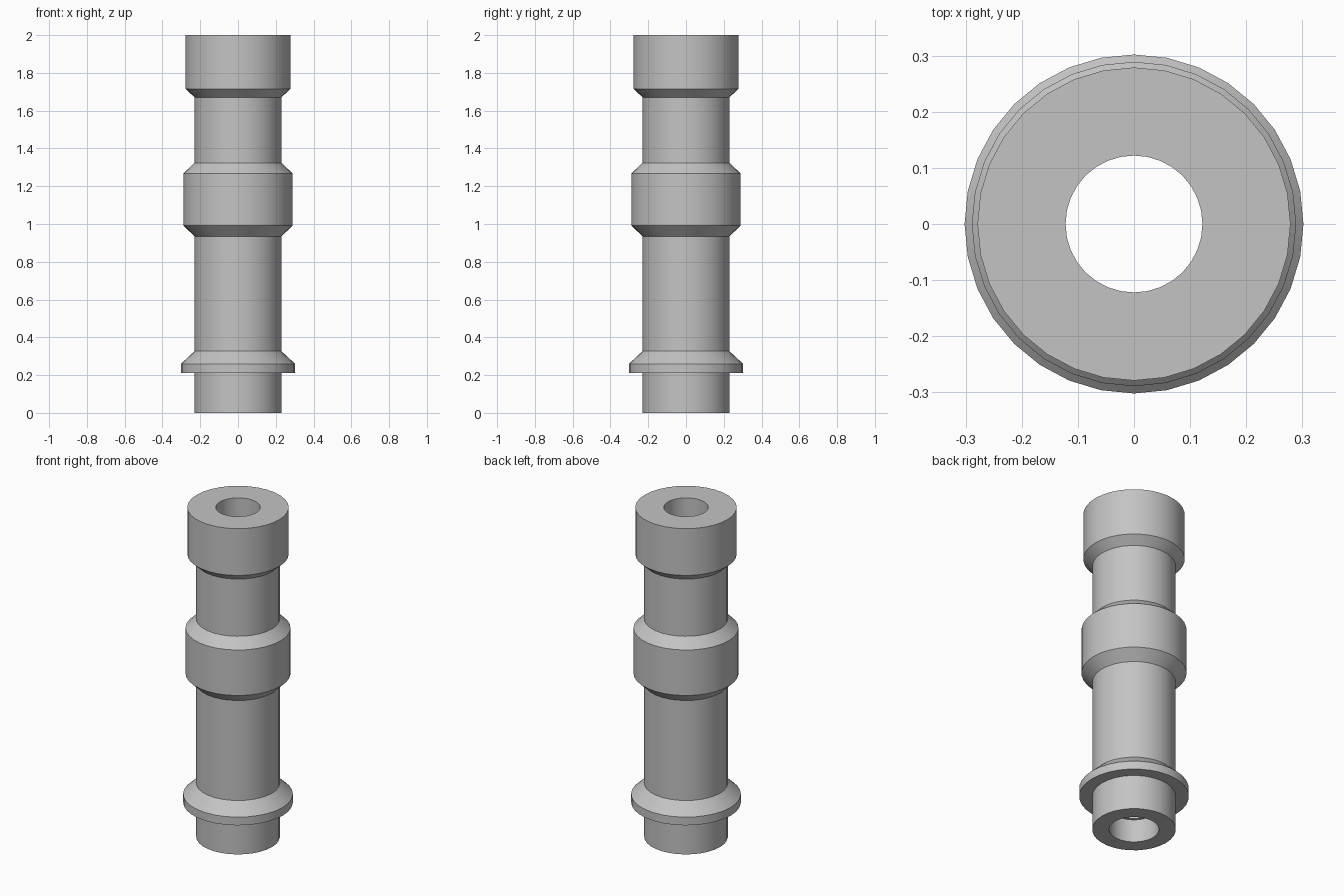
import bpy, bmesh
from math import radians, tau
from mathutils import Matrix, Vector

cube = bpy.data.objects.get("Cube")
if cube:
    bpy.data.objects.remove(cube, do_unlink=True)

SIDES = 32

# Plain grey metal
grey = bpy.data.materials.new("grey_metal")
grey.use_nodes = True
colour = (0.55, 0.55, 0.55, 1)
grey.diffuse_color = colour
grey.node_tree.nodes["Principled BSDF"].inputs["Base Color"].default_value = colour


def lathe(name, profile):
    """Turn a closed (radius, height) outline around the z axis."""
    bm = bmesh.new()
    rings = []
    for r, z in profile:
        rings.append([bm.verts.new(Matrix.Rotation(tau * i / SIDES, 3, "Z") @ Vector((r, 0, z)))
                      for i in range(SIDES)])
    for a, b in zip(rings, rings[1:] + rings[:1]):
        for i in range(SIDES):
            j = (i + 1) % SIDES
            bm.faces.new((a[i], a[j], b[j], b[i]))
    bmesh.ops.recalc_face_normals(bm, faces=bm.faces)
    mesh = bpy.data.meshes.new(name)
    bm.to_mesh(mesh)
    bm.free()
    mesh.materials.append(grey)
    obj = bpy.data.objects.new(name, mesh)
    bpy.context.collection.objects.link(obj)
    bpy.ops.object.select_all(action="DESELECT")
    obj.select_set(True)
    bpy.context.view_layer.objects.active = obj
    bpy.ops.object.shade_smooth_by_angle(angle=radians(30))
    return obj


tube = 0.23
bore = 0.122
socket = 0.137

lower_flange = [(tube, 0.21), (0.302, 0.21), (0.302, 0.26), (tube, 0.327)]
middle_collar = [(tube, 0.934), (0.289, 0.992), (0.289, 1.268), (tube, 1.324)]
top_collar = [(tube, 1.671), (0.279, 1.716), (0.279, 2.0)]
# Through hole, with a wider socket at the bottom end
inside = [(bore, 2.0), (bore, 0.14), (socket, 0.14), (socket, 0)]

lathe("collared_tube", [(tube, 0)] + lower_flange + middle_collar + top_collar + inside)
